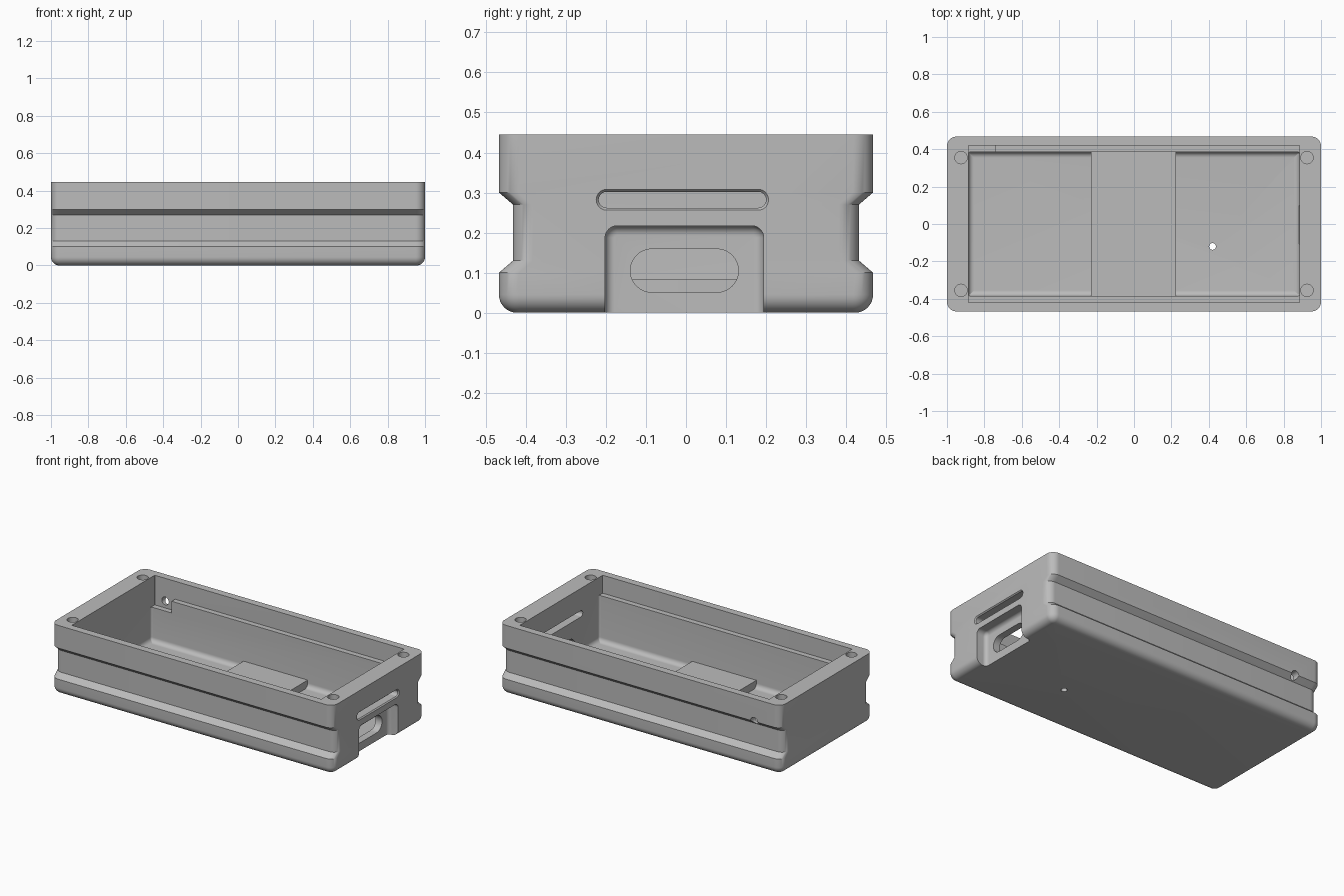
import bpy, bmesh
from math import sin, cos, pi
from mathutils import Vector

old = bpy.data.objects.get("Cube")
if old:
    bpy.data.objects.remove(old)

grey = bpy.data.materials.new("plain grey")
grey.use_nodes = True
COLOUR = (0.5, 0.5, 0.5, 1)
grey.diffuse_color = COLOUR
grey.node_tree.nodes["Principled BSDF"].inputs["Base Color"].default_value = COLOUR


def ring(cu, cv, hu, hv, r, steps=10):
    """Rounded rectangle outline."""
    pts = []
    for k, (su, sv) in enumerate(((1, 1), (-1, 1), (-1, -1), (1, -1))):
        for i in range(steps + 1):
            a = pi / 2 * (k + i / steps)
            pts.append((cu + su * (hu - r) + r * cos(a), cv + sv * (hv - r) + r * sin(a)))
    return pts


def loft(name, levels, centre=(0, 0), axis="z"):
    """Solid through rounded rectangles (position, half_u, half_v, radius)."""
    bm = bmesh.new()
    loops = []
    for t, hu, hv, r in levels:
        outline = ring(*centre, hu, hv, r)
        place = {"z": lambda u, v: (u, v, t), "x": lambda u, v: (t, u, v),
                 "y": lambda u, v: (u, t, v)}[axis]
        loops.append([bm.verts.new(Vector(place(u, v))) for u, v in outline])
    n = len(loops[0])
    for a, b in zip(loops, loops[1:]):
        for i in range(n):
            j = (i + 1) % n
            bm.faces.new((a[i], a[j], b[j], b[i]))
    bm.faces.new(loops[0])
    bm.faces.new(loops[-1])
    bmesh.ops.remove_doubles(bm, verts=bm.verts, dist=1e-5)
    bmesh.ops.recalc_face_normals(bm, faces=bm.faces)
    mesh = bpy.data.meshes.new(name)
    bm.to_mesh(mesh)
    bm.free()
    mesh.materials.append(grey)
    obj = bpy.data.objects.new(name, mesh)
    bpy.context.collection.objects.link(obj)
    return obj


def fillet(base, hu, hv, corner, r, steps=8):
    """Levels of a rounded edge that starts at base and widens to full size."""
    out = []
    for i in range(steps + 1):
        a = pi / 2 * i / steps
        inset = r * (1 - sin(a))
        out.append((base + r * (1 - cos(a)), hu - inset, hv - inset, max(corner - inset, 0.002)))
    return out


# Case body with a rounded base and a side groove
HY, GROOVE = 0.467, 0.035
levels = fillet(0, 1, HY, 0.05, 0.045)
for z, inset in ((0.1, 0), (0.13, GROOVE), (0.27, GROOVE), (0.3, 0), (0.445, 0)):
    levels.append((z, 1, HY - inset, 0.05))
case = loft("case_body", levels)

cutters = []

# Main cavity with rounded floor edges, and wider upper recess
cutters.append(loft("cavity_cutter",
                    fillet(0.035, 0.885, 0.385, 0.012, 0.03) + [(0.6, 0.885, 0.385, 0.012)]))
cutters.append(loft("upper_recess_cutter",
                    [(0.33, 0.885, 0.42, 0.005), (0.61, 0.885, 0.42, 0.005)]))
cutters.append(loft("corner_recess_cutter",
                    [(0.255, 0.0725, 0.06, 0.003), (0.62, 0.0725, 0.06, 0.003)], (-0.8125, 0.36)))

# Screw holes in the rim
for x in (-0.925, 0.925):
    for y in (-0.355, 0.355):
        cutters.append(loft("screw_hole_cutter",
                            [(0.2, 0.033, 0.033, 0.033), (0.5, 0.033, 0.033, 0.033)], (x, y)))

# Small floor hole and back wall hole
cutters.append(loft("floor_hole_cutter",
                    [(-0.1, 0.018, 0.018, 0.018), (0.1, 0.018, 0.018, 0.018)], (0.42, -0.12)))
cutters.append(loft("back_hole_cutter",
                    [(0.36, 0.025, 0.025, 0.025), (0.55, 0.025, 0.025, 0.025)], (-0.81, 0.3), "y"))

# Plug recess, port and long slot in the end wall
cutters.append(loft("plug_recess_cutter",
                    fillet(0.93, 0.198, 0.1585, 0.03, 0.024) + [(1.1, 0.198, 0.1585, 0.03)],
                    (-0.004, 0.0585), "x"))
cutters.append(loft("port_cutter",
                    [(0.8, 0.135, 0.054, 0.054), (1.05, 0.135, 0.054, 0.054)], (-0.004, 0.105), "x"))
cutters.append(loft("slot_cutter",
                    [(0.8, 0.209, 0.02, 0.02), (0.993, 0.209, 0.02, 0.02),
                     (1.001, 0.216, 0.027, 0.027), (1.05, 0.216, 0.027, 0.027)],
                    (-0.009, 0.282), "x"))

bpy.context.view_layer.objects.active = case
for cutter in cutters:
    mod = case.modifiers.new(cutter.name, "BOOLEAN")
    mod.operation, mod.solver, mod.object = "DIFFERENCE", "EXACT", cutter
    bpy.ops.object.modifier_apply(modifier=mod.name)
    bpy.data.objects.remove(cutter)

# Raised floor block across the middle
block = loft("floor_block", [(0.03, 0.2275, 0.388, 0.002), (0.083, 0.2275, 0.388, 0.002)], (-0.0025, 0))

bpy.context.view_layer.update()
for obj in (case, block):
    obj.select_set(True)
bpy.ops.object.shade_smooth_by_angle(angle=pi / 7)
